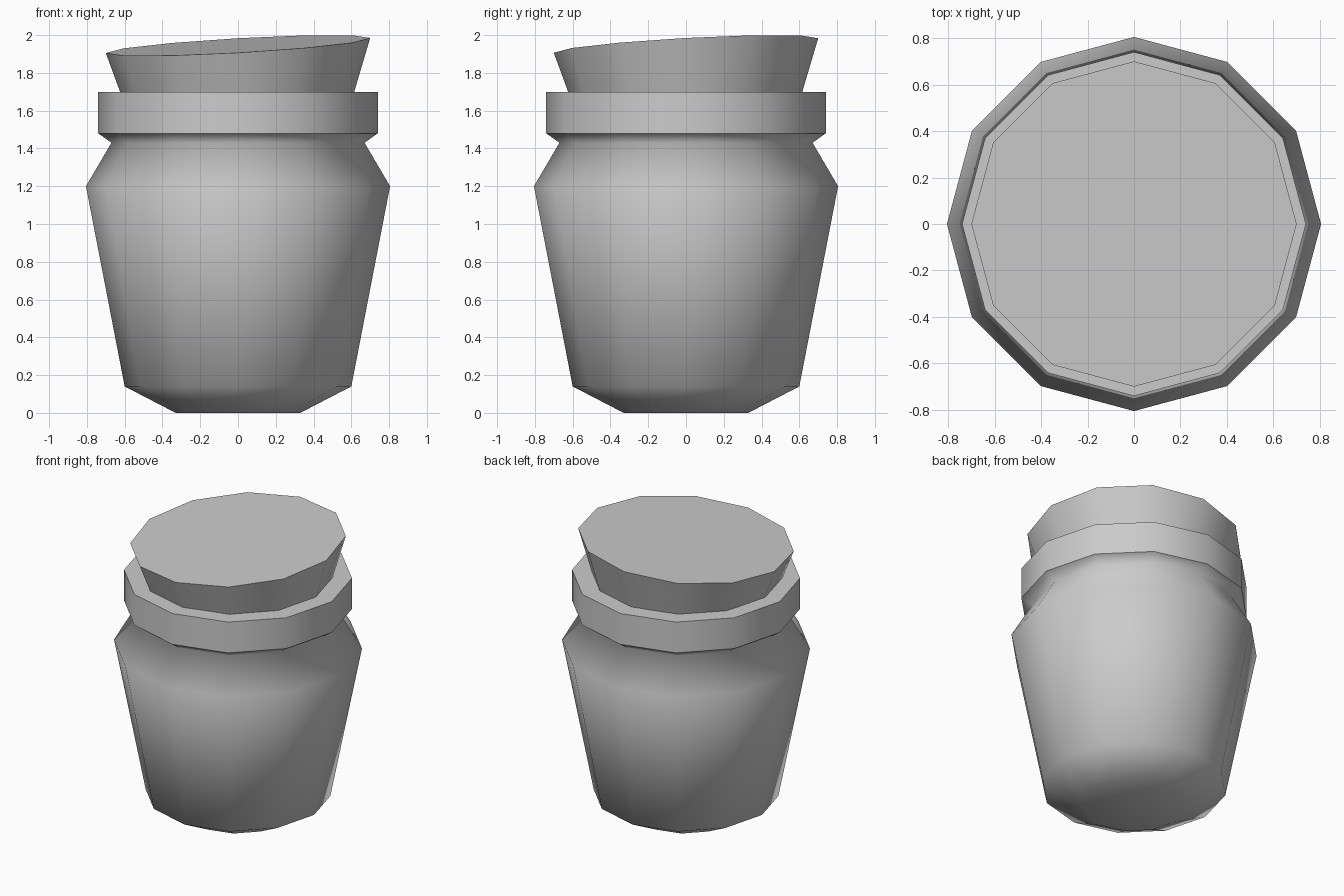
import bpy, bmesh
from math import cos, sin, tau

if "Cube" in bpy.data.objects:
    bpy.data.objects.remove(bpy.data.objects["Cube"])

SIDES = 12


def lathe(name, profile, sharp=(), tilt=(0, 0)):
    """Revolve (radius, z) points into a closed solid; tilt slopes the last ring."""
    bm = bmesh.new()
    rings = []
    for i, (r, z) in enumerate(profile):
        sx, sy = tilt if i == len(profile) - 1 else (0, 0)
        ring = []
        for k in range(SIDES):
            x, y = r * cos(tau * k / SIDES), r * sin(tau * k / SIDES)
            ring.append(bm.verts.new((x, y, z + sx * x + sy * y)))
        rings.append(ring)
    for a, b in zip(rings, rings[1:]):
        for k in range(SIDES):
            n = (k + 1) % SIDES
            bm.faces.new((a[k], a[n], b[n], b[k]))
    bm.faces.new(rings[0][::-1])
    bm.faces.new(rings[-1])
    for f in bm.faces:
        f.smooth = True
    # crisp edges around the chosen rings
    for i in sharp:
        for k in range(SIDES):
            bm.edges.get((rings[i][k], rings[i][(k + 1) % SIDES])).smooth = False
    mesh = bpy.data.meshes.new(name)
    bm.to_mesh(mesh)
    bm.free()
    obj = bpy.data.objects.new(name, mesh)
    bpy.context.collection.objects.link(obj)
    return obj


# Jar body with pinched neck and thick rim band
lathe("jar_body",
      [(0.33, 0), (0.6, 0.14), (0.805, 1.2), (0.67, 1.43),
       (0.74, 1.48), (0.74, 1.70)],
      sharp=(4, 5))

# Flared stopper with a sloping top
lathe("cork_stopper", [(0.58, 1.58), (0.70, 1.945)],
      sharp=(0, 1), tilt=(0.057, 0.055))
